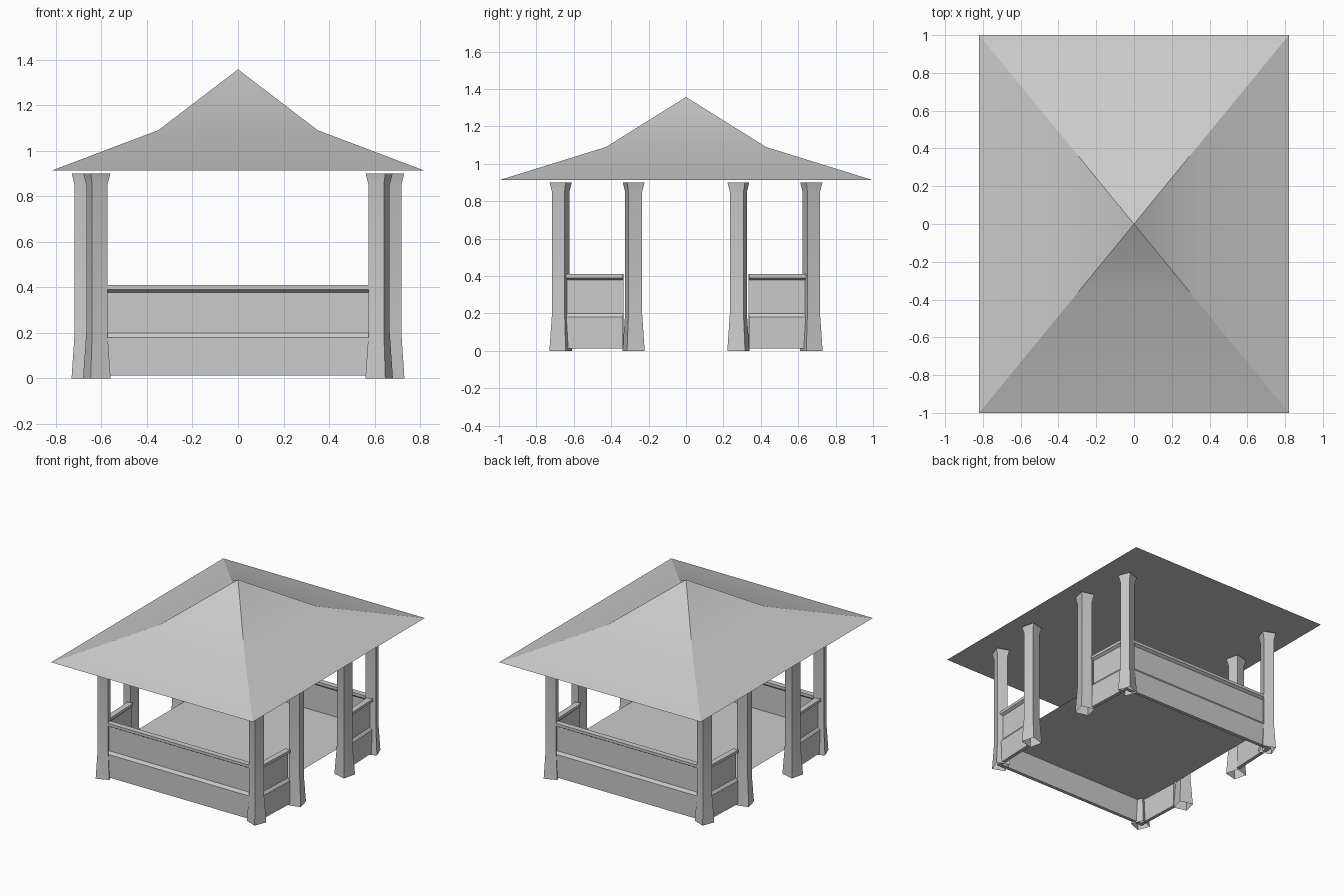
import bpy, bmesh, math
from mathutils import Vector

if "Cube" in bpy.data.objects:
    bpy.data.objects.remove(bpy.data.objects["Cube"])


def make(name, bm):
    bmesh.ops.recalc_face_normals(bm, faces=bm.faces)
    me = bpy.data.meshes.new(name)
    bm.to_mesh(me)
    bm.free()
    ob = bpy.data.objects.new(name, me)
    bpy.context.collection.objects.link(ob)
    bpy.ops.object.select_all(action='DESELECT')
    ob.select_set(True)
    bpy.context.view_layer.objects.active = ob
    bpy.ops.object.shade_smooth_by_angle(angle=math.radians(22))
    return ob


def loft(bm, rings, closed=True):
    """Bridge consecutive rings of vertices with quads."""
    vs = [[bm.verts.new(p) for p in r] for r in rings]
    n = len(vs[0])
    for a, b in zip(vs, vs[1:]):
        for i in range(n if closed else n - 1):
            j = (i + 1) % n
            bm.faces.new((a[i], a[j], b[j], b[i]))
    return vs


# Roof: two-pitch pyramid with a flat underside
bm = bmesh.new()
rings = [[(sx * x, sy * y, z) for sx, sy in ((-1, -1), (1, -1), (1, 1), (-1, 1))]
         for x, y, z in ((0.82, 1.0, 0.912), (0.35, 0.427, 1.09))]
vs = loft(bm, rings)
bm.faces.new(vs[0])
apex = bm.verts.new((0, 0, 1.357))
for i in range(4):
    bm.faces.new((vs[1][i], vs[1][(i + 1) % 4], apex))
make("roof", bm)


# Posts: open square tubes flared at both ends, slightly turned
def post(name, x, y, size, angle):
    bm = bmesh.new()
    rings = []
    for z, k in ((0, 1.3), (0.2, 1.0), (0.85, 1.0), (0.9, 1.28)):
        r = size * k / math.sqrt(2)
        rings.append([(x + r * math.cos(angle + math.pi * (0.25 + 0.5 * i)),
                       y + r * math.sin(angle + math.pi * (0.25 + 0.5 * i)), z)
                      for i in range(4)])
    loft(bm, rings)
    make(name, bm)


for sx in (-1, 1):
    for sy in (-1, 1):
        s = -sx * sy
        post("corner_post", sx * 0.62, sy * 0.67, 0.072, math.radians(-21 * s))
        post("side_post", sx * 0.672, sy * 0.28, 0.075, math.radians(14 * s))

# Low walls: moulded outer face, plain inner face, swept around each end
profile = [(0.025, 0.012), (0.025, 0.18), (0.01, 0.2), (0.01, 0.378), (0.03, 0.39),
           (0.03, 0.41), (-0.012, 0.41), (-0.012, 0.39), (0.0, 0.378), (0.0, 0.012)]
path = [Vector(p) for p in ((-0.632, -0.335), (-0.618, -0.66), (0.618, -0.66), (0.632, -0.335))]


def wall(name, sy):
    bm = bmesh.new()
    norms = []
    for a, b in zip(path, path[1:]):
        t = (b - a).normalized()
        norms.append(Vector((t.y, -t.x)))
    rings = []
    for i, p in enumerate(path):
        n1, n2 = norms[max(i - 1, 0)], norms[min(i, len(norms) - 1)]
        m = (n1 + n2) / (1 + n1.dot(n2))
        rings.append([(p.x + m.x * d, sy * (p.y + m.y * d), z) for d, z in profile])
    vs = loft(bm, rings)
    bm.faces.new(vs[0])
    bm.faces.new(vs[-1])
    make(name, bm)


wall("front_wall", 1)
wall("back_wall", -1)

# Floor: raised thin sheet following the wall line
bm = bmesh.new()
outline = [(p.x, p.y) for p in path] + [(p.x, -p.y) for p in reversed(path)]
bm.faces.new([bm.verts.new((x, y, 0.185)) for x, y in outline])
make("floor", bm)
